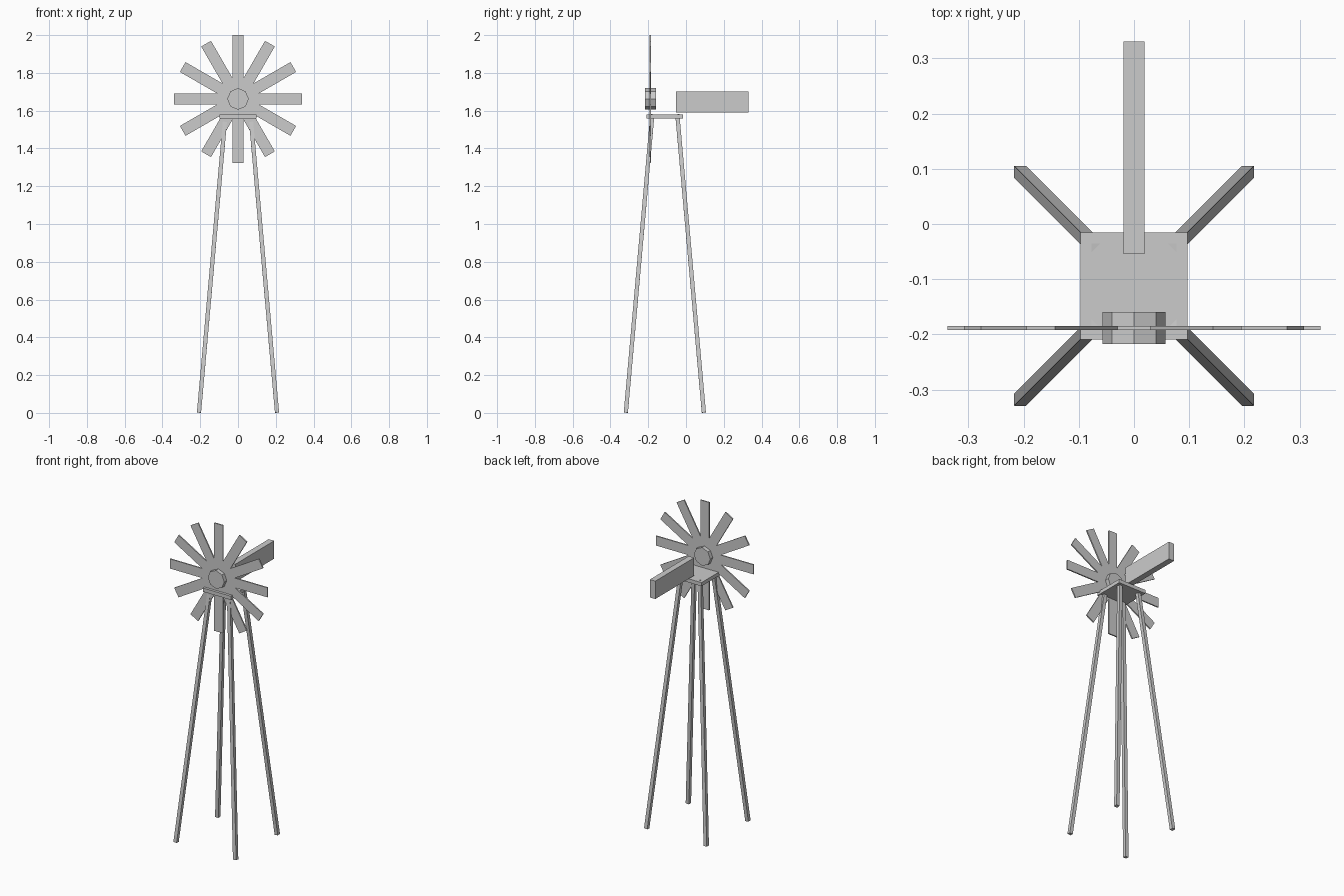
import bpy, bmesh
from math import sin, cos, tan, pi
from mathutils import Vector, Matrix

if "Cube" in bpy.data.objects:
    bpy.data.objects.remove(bpy.data.objects["Cube"])

TOWER_Y = -0.112
ROTOR = Vector((0, -0.1885, 1.662))


def finish(name, bm):
    bmesh.ops.recalc_face_normals(bm, faces=bm.faces)
    mesh = bpy.data.meshes.new(name)
    bm.to_mesh(mesh)
    bm.free()
    obj = bpy.data.objects.new(name, mesh)
    bpy.context.collection.objects.link(obj)
    return obj


def box(name, center, size, rot=Matrix.Identity(4)):
    bm = bmesh.new()
    mat = Matrix.Translation(center) @ rot @ Matrix.Diagonal((*size, 1))
    bmesh.ops.create_cube(bm, size=1, matrix=mat)
    return finish(name, bm)


def prism(name, points, center, depth):
    """Outline in the xz plane, extruded along y around the centre."""
    bm = bmesh.new()
    face = bm.faces.new([bm.verts.new(center + Vector((x, -depth / 2, z))) for x, z in points])
    ext = bmesh.ops.extrude_face_region(bm, geom=[face], use_keep_orig=True)
    verts = [g for g in ext["geom"] if isinstance(g, bmesh.types.BMVert)]
    bmesh.ops.translate(bm, verts=verts, vec=(0, depth, 0))
    return finish(name, bm)


# Four splayed square legs, tips just reaching through the platform
for sx, side in ((-1, "left"), (1, "right")):
    for sy, end in ((-1, "front"), (1, "back")):
        foot = Vector((sx * 0.2065, TOWER_Y + sy * 0.2065, 0.002))
        top = Vector((sx * 0.066, TOWER_Y + sy * 0.066, 1.580))
        axis = top - foot
        rot = Vector((0, 0, 1)).rotation_difference(axis).to_matrix().to_4x4()
        box(f"{end}_{side}_leg", (foot + top) / 2, (0.022, 0.022, axis.length), rot)

# Platform and tail vane
box("platform", (0, TOWER_Y, 1.569), (0.194, 0.194, 0.023))
box("tail_vane", (0, 0.1385, 1.645), (0.038, 0.385, 0.112))

# Twelve-blade wheel as one star-shaped plate
N, R, W = 12, 0.338, 0.030
notch = W / sin(pi / N)
outline = []
for i in range(N):
    a = 2 * pi * i / N
    for s in (-1, 1):
        outline.append((R * cos(a) - s * W * sin(a), R * sin(a) + s * W * cos(a)))
    b = a + pi / N
    outline.append((notch * cos(b), notch * sin(b)))
prism("blade_wheel", outline, ROTOR, 0.008)

# Eight-sided hub
prism("hub", [(0.057 * cos(i * pi / 4), 0.057 * sin(i * pi / 4)) for i in range(8)],
      ROTOR, 0.058)
